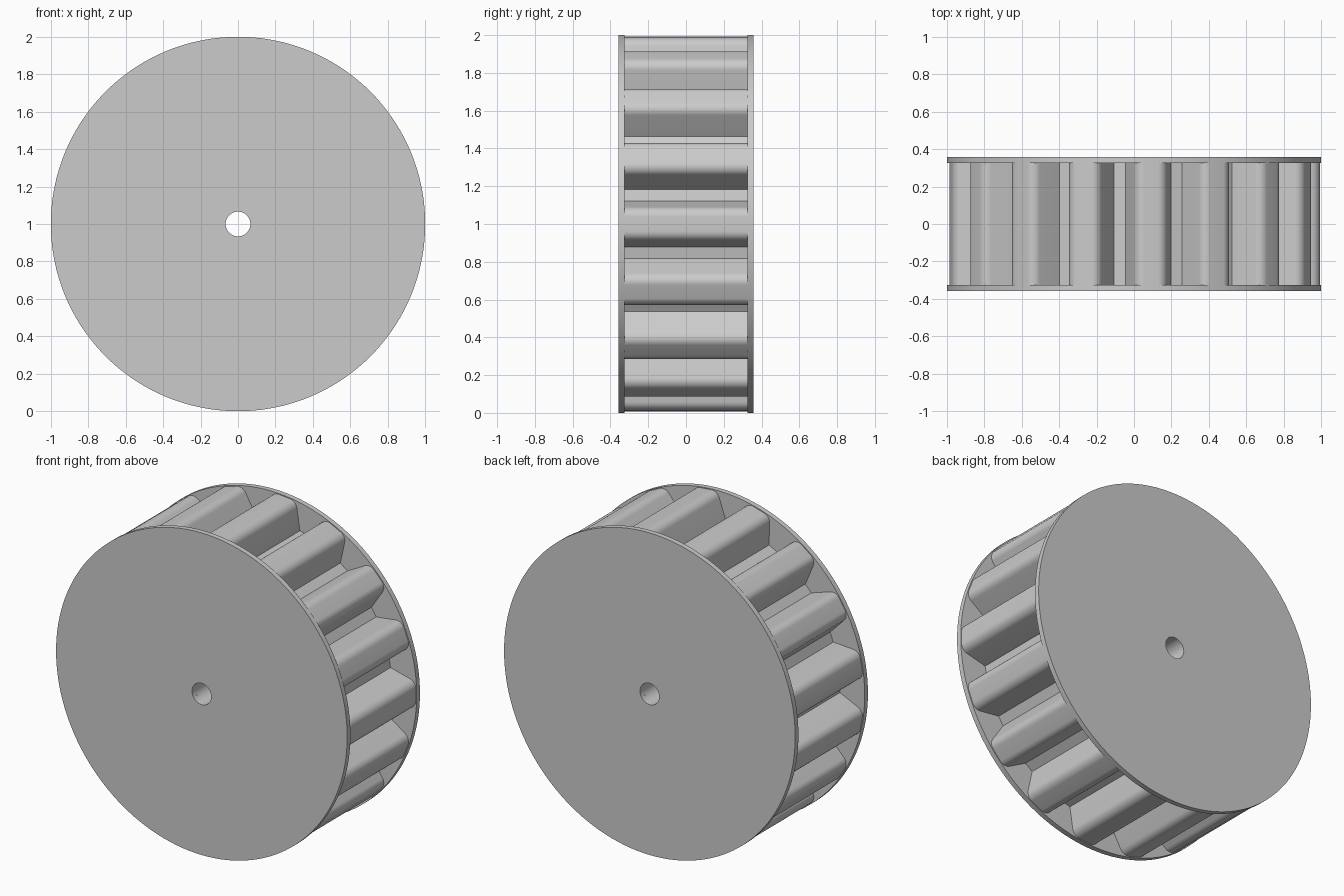
import bpy, bmesh, math

TEETH = 17
BORE = 0.066
HALF_GAP = 0.325      # half the distance between the flanges
HALF_WIDTH = 0.357    # half the overall width

if "Cube" in bpy.data.objects:
    bpy.data.objects.remove(bpy.data.objects["Cube"], do_unlink=True)

grey = bpy.data.materials.new("plain_grey")
grey.use_nodes = True
colour = (0.6, 0.6, 0.6, 1)
grey.diffuse_color = colour
grey.node_tree.nodes["Principled BSDF"].inputs["Base Color"].default_value = colour


def tooth_half():
    """Half of one tooth, from its tip to its root, as (outward, sideways)."""
    cx, cy, r = 0.941, 0.038, 0.053
    root_angle = math.radians(8.5)
    root = (0.83 * math.cos(root_angle), 0.83 * math.sin(root_angle))
    dx, dy = root[0] - cx, root[1] - cy
    end = math.atan2(dy, dx) - math.acos(r / math.hypot(dx, dy))
    steps = 10
    arc = [(cx + r * math.cos(end * i / steps), cy + r * math.sin(end * i / steps))
           for i in range(steps + 1)]
    return arc + [root]


def toothed_outline():
    half = tooth_half()
    tooth = [(x, -y) for x, y in reversed(half)] + half
    points = []
    for k in range(TEETH):
        a = 2 * math.pi * k / TEETH
        c, s = math.cos(a), math.sin(a)
        points += [(x * c - y * s, x * s + y * c) for x, y in tooth]
    return points


def round_outline(radius, sides=144):
    return [(radius * math.cos(2 * math.pi * i / sides),
             radius * math.sin(2 * math.pi * i / sides)) for i in range(sides)]


def bored_part(name, outline, y0, y1, caps=True):
    """Extrude an outline along y with a round bore through its centre."""
    bm = bmesh.new()
    bore = [(BORE * x / math.hypot(x, z), BORE * z / math.hypot(x, z)) for x, z in outline]
    rings = [[bm.verts.new((x, y, z + 1)) for x, z in pts]
             for pts, y in ((outline, y0), (outline, y1), (bore, y1), (bore, y0))]
    n = len(outline)
    for j in range(4):
        if j % 2 and not caps:
            continue
        a, b = rings[j], rings[(j + 1) % 4]
        for i in range(n):
            k = (i + 1) % n
            bm.faces.new((a[i], b[i], b[k], a[k]))
    mesh = bpy.data.meshes.new(name)
    bm.to_mesh(mesh)
    bm.free()
    mesh.materials.append(grey)
    obj = bpy.data.objects.new(name, mesh)
    bpy.context.collection.objects.link(obj)
    bpy.ops.object.select_all(action='DESELECT')
    obj.select_set(True)
    bpy.context.view_layer.objects.active = obj
    bpy.ops.object.shade_smooth_by_angle(angle=math.radians(18))
    return obj


# Toothed drum, its ends closed by the flanges
bored_part("toothed_drum", toothed_outline(), -HALF_GAP, HALF_GAP, caps=False)

# Flange discs
bored_part("front_flange", round_outline(1), -HALF_WIDTH, -HALF_GAP)
bored_part("back_flange", round_outline(1), HALF_GAP, HALF_WIDTH)
